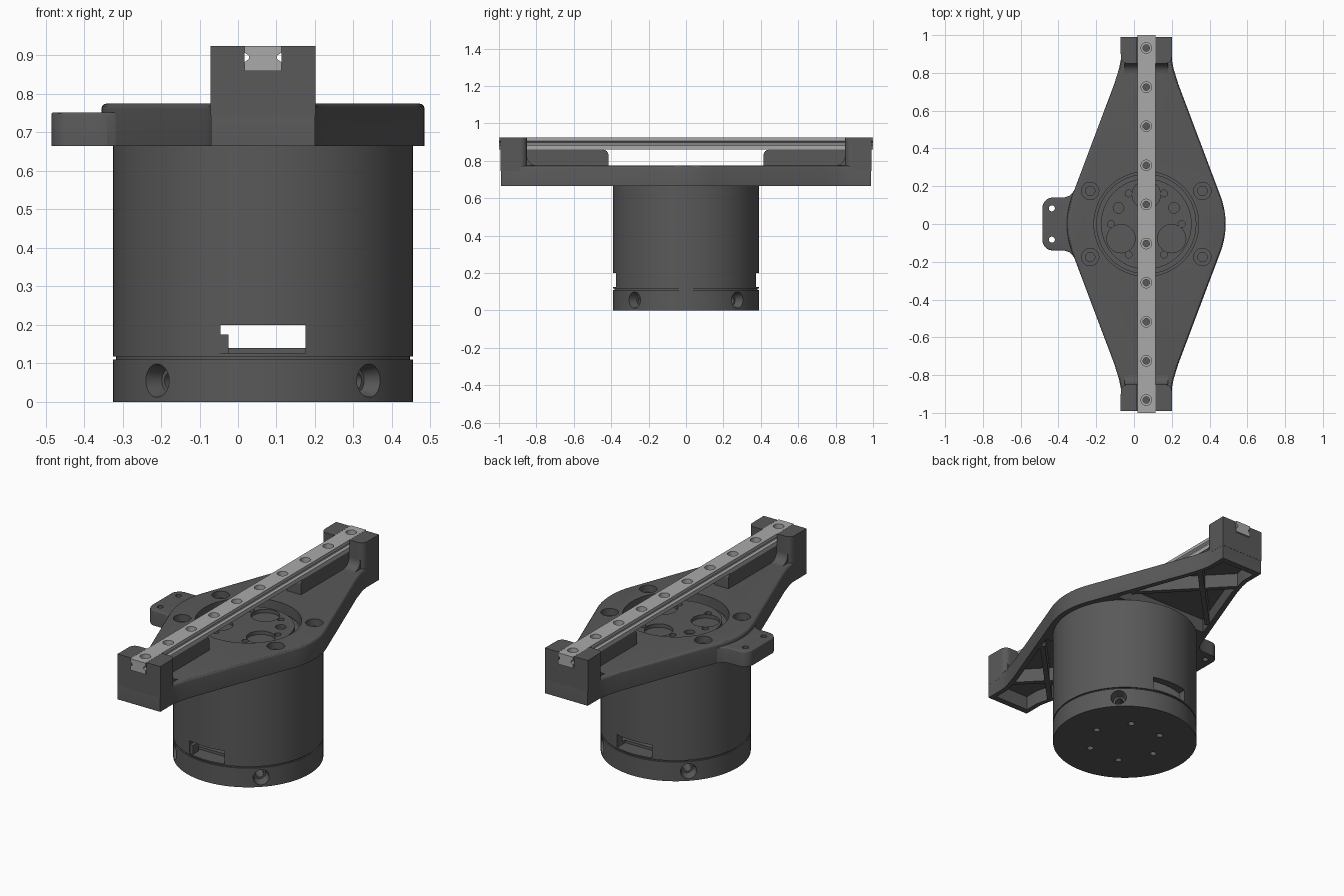
import bpy, bmesh
from math import sin, cos, radians, pi, hypot
from mathutils import Vector, Matrix

if "Cube" in bpy.data.objects:
    bpy.data.objects.remove(bpy.data.objects["Cube"])

CX = 0.065  # axis of the drum and rail


def material(name, c):
    m = bpy.data.materials.new(name)
    m.diffuse_color = (c, c, c, 1)
    m.use_nodes = True
    m.node_tree.nodes["Principled BSDF"].inputs["Base Color"].default_value = m.diffuse_color
    return m


DARK, LIGHT = material("dark_grey", 0.10), material("light_grey", 0.40)


def to_object(name, bm, mat=DARK):
    bmesh.ops.recalc_face_normals(bm, faces=bm.faces[:])
    me = bpy.data.meshes.new(name)
    bm.to_mesh(me)
    bm.free()
    ob = bpy.data.objects.new(name, me)
    me.materials.append(mat)
    bpy.context.collection.objects.link(ob)
    return ob


def prism(name, pts, lo, hi, axis='z', bevel=0, mat=DARK):
    """Extrude a 2D outline along an axis, optionally rounding the far rim."""
    place = {'z': lambda a, b, h: (a, b, h), 'x': lambda a, b, h: (h, a, b),
             'y': lambda a, b, h: (a, h, b)}[axis]
    bm = bmesh.new()
    bot = [bm.verts.new(place(a, b, lo)) for a, b in pts]
    top = [bm.verts.new(place(a, b, hi)) for a, b in pts]
    n = len(pts)
    bm.faces.new(bot)
    rim = bm.faces.new(top)
    for i in range(n):
        bm.faces.new((bot[i], bot[(i + 1) % n], top[(i + 1) % n], top[i]))
    bmesh.ops.recalc_face_normals(bm, faces=bm.faces[:])
    if bevel:
        bmesh.ops.bevel(bm, geom=list(rim.edges), offset=bevel, segments=3,
                        profile=0.5, affect='EDGES')
    return to_object(name, bm, mat)


def arc(cx, cy, r, a0, a1, n=8):
    return [(cx + r * cos(radians(a0 + (a1 - a0) * i / n)),
             cy + r * sin(radians(a0 + (a1 - a0) * i / n))) for i in range(n + 1)]


def disc(name, x, y, r, z0, z1, n=32, bevel=0):
    return prism(name, arc(x, y, r, 0, 360 - 360 / n, n - 1), z0, z1, bevel=bevel)


def box(name, x0, x1, y0, y1, z0, z1):
    return prism(name, [(x0, y0), (x1, y0), (x1, y1), (x0, y1)], z0, z1)


def cone_between(p, q, r1, r2):
    """Tapered cutter from p to q."""
    p, q = Vector(p), Vector(q)
    d = q - p
    m = Matrix.Translation((p + q) / 2) @ d.to_track_quat('Z', 'Y').to_matrix().to_4x4()
    bm = bmesh.new()
    bmesh.ops.create_cone(bm, cap_ends=True, segments=32, radius1=r1, radius2=r2,
                          depth=d.length, matrix=m)
    return to_object("cutter", bm)


def cut(ob, cutters, op='DIFFERENCE'):
    bpy.context.view_layer.objects.active = ob
    for c in cutters:
        c.hide_render = True
        m = ob.modifiers.new("cut", 'BOOLEAN')
        m.operation, m.solver, m.object = op, 'EXACT', c
        bpy.ops.object.modifier_apply(modifier=m.name)
        bpy.data.objects.remove(c)


# Base disc with four diagonal screw holes and six holes underneath
base = disc("base", CX, 0, 0.39, 0, 0.11, 128)
cutters = []
for k in range(4):
    a = radians(45 + 90 * k)
    at = lambda r: (CX + r * cos(a), r * sin(a), 0.055)
    cutters += [cone_between(at(0.34), at(0.42), 0.032, 0.05),
                cone_between(at(0.26), at(0.35), 0.022, 0.022)]
for k in range(6):
    a = pi / 3 * k
    cutters.append(disc("cutter", CX + 0.2 * cos(a), 0.2 * sin(a), 0.018, -0.02, 0.03))
cut(base, cutters)
disc("base_groove", CX, 0, 0.382, 0.10, 0.125, 128)

# Hollow lower ring with front and back windows, then the motor drum
ring = disc("lower_ring", CX, 0, 0.39, 0.118, 0.2, 128)
cut(ring, [disc("cutter", CX, 0, 0.345, 0.14, 0.25, 96),
           box("cutter", -0.045, 0.175, -0.5, -0.3, 0.125, 0.25),
           box("cutter", -0.045, 0.175, 0.3, 0.5, 0.125, 0.25)])
box("window_stop", -0.045, -0.025, -0.37, -0.32, 0.125, 0.175)
drum = disc("drum", CX, 0, 0.39, 0.2, 0.665, 128)
cut(drum, [disc("cutter", CX, 0, 0.345, 0.1, 0.6, 96)])

# Diamond carrier plate
R, T = 0.42, 20.7
half = [(CX + 0.135, -0.99), (CX + 0.135, -0.87), (CX + 0.145, -0.82), (CX + 0.17, -0.74)]
right = half + arc(CX, 0, R, -T, T, 16) + [(x, -y) for x, y in reversed(half)]
outline = right + [(2 * CX - x, y) for x, y in reversed(right)]
plate = prism("carrier_plate", outline, 0.665, 0.775, bevel=0.014)
cutters = [disc("cutter", CX, 0, 0.277, 0.715, 0.9, 96)]
for sx in (-1, 1):
    for sy in (-1, 1):
        x, y = CX + sx * 0.297, sy * 0.175
        cutters += [disc("cutter", x, y, 0.046, 0.735, 0.9),
                    disc("cutter", x, y, 0.025, 0.68, 0.8)]
for s in (-1, 1):
    edge = [(0.108, 0.955), (0.108, 0.87), (0.142, 0.735), (0.303, 0.30)]
    pocket = edge + [(-x, y) for x, y in reversed(edge)]
    cutters.append(prism("cutter", [(CX + x, s * y) for x, y in pocket], 0.6, 0.745))
cut(plate, cutters)

# Crossed stiffening ribs in the underside pockets
for s in (-1, 1):
    for t in (-1, 1):
        p, q = Vector((CX + t * 0.14, s * 0.80)), Vector((CX - t * 0.27, s * 0.375))
        d = (q - p).normalized() * 0.014
        n = Vector((-d.y, d.x))
        prism("cross_rib", [tuple(v) for v in (p + n, p - n, q - n, q + n)], 0.666, 0.75)

# Side tab with two small holes
tab_half = [(-0.29, 0.20), (-0.318, 0.175), (-0.34, 0.15), (-0.37, 0.14)] + arc(-0.43, 0.085, 0.055, 90, 180)
tab = prism("side_tab", tab_half + [(x, -y) for x, y in reversed(tab_half)], 0.665, 0.752, bevel=0.006)
cut(tab, [disc("cutter", -0.435, y, 0.016, 0.6, 0.8) for y in (-0.083, 0.083)])

# Output hub inside the plate recess
hub = disc("output_hub", CX, 0, 0.24, 0.70, 0.745, 96)
cutters = []
for k in range(6):
    a = pi / 3 * k
    cutters.append(disc("cutter", CX + 0.187 * cos(a), 0.187 * sin(a), 0.018, 0.72, 0.8))
for a in (90, 210, 330):
    a = radians(a)
    cutters.append(disc("cutter", CX + 0.155 * cos(a), 0.155 * sin(a), 0.075, 0.717, 0.8))
for s in (-1, 1):
    cutters.append(disc("cutter", CX + s * 0.147, 0.085, 0.028, 0.72, 0.8))
cut(hub, cutters)
disc("hub_rim", CX, 0, 0.265, 0.70, 0.725, 96)

# Raised end blocks, their foot fillets and the rail supports
for s in (-1, 1):
    inner = arc(CX + 0.135 - 0.035, 0.885, 0.035, 0, -90)
    blk = [(CX + 0.136, 0.991)] + inner
    blk += [(2 * CX - x, y) for x, y in reversed(blk)]
    block = prism("end_block", [(x, s * y) for x, y in blk], 0.745, 0.925)
    cut(block, [box("cutter", CX - 0.048, CX + 0.048, -1.1, 1.1, 0.86, 1)])
    foot = [(0.87, 0.76), (0.80, 0.76)] + arc(0.80, 0.825, 0.05, -90, 0) + [(0.87, 0.825)]
    prism("block_fillet", [(s * y, z) for y, z in foot], CX - 0.115, CX + 0.115, 'x')
    sup = [(0.87, 0.765), (0.415, 0.765)] + arc(0.445, 0.83, 0.03, 180, 90) + [(0.87, 0.86)]
    prism("rail_support", [(s * y, z) for y, z in sup], CX - 0.044, CX + 0.044, 'x')

# Linear rail with side grooves and ten counterbored holes
side = [(0.0475, 0.86), (0.0475, 0.883), (0.036, 0.891), (0.036, 0.899), (0.0475, 0.907), (0.0475, 0.925)]
profile = [(CX + x, z) for x, z in side] + [(CX - x, z) for x, z in reversed(side)]
rail = prism("rail", profile, -1, 1, 'y', mat=LIGHT)
cutters = []
for i in range(10):
    y = -0.9315 + 0.207 * i
    cutters += [disc("cutter", CX, y, 0.028, 0.897, 1), disc("cutter", CX, y, 0.017, 0.8, 0.95)]
cut(rail, cutters)

# Smooth round surfaces, keep crisp edges
for ob in bpy.context.scene.objects:
    ob.select_set(True)
bpy.context.view_layer.objects.active = rail
bpy.ops.object.shade_smooth_by_angle(angle=radians(30))
